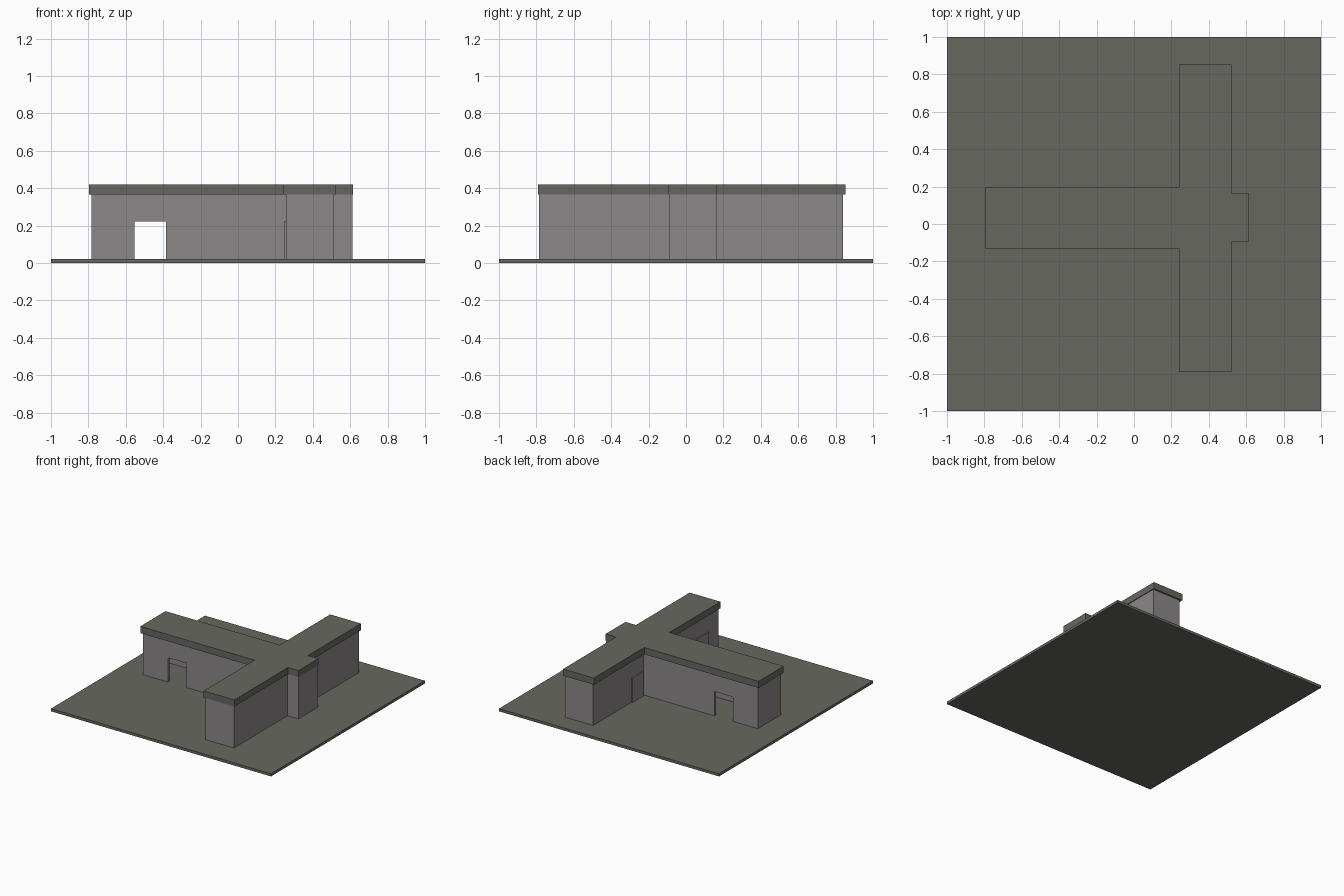
import bpy, bmesh

if "Cube" in bpy.data.objects:
    bpy.data.objects.remove(bpy.data.objects["Cube"])


def material(name, rgb):
    m = bpy.data.materials.new(name)
    m.diffuse_color = (*rgb, 1)
    m.use_nodes = True
    m.node_tree.nodes["Principled BSDF"].inputs["Base Color"].default_value = m.diffuse_color
    return m


ROOF = material("olive grey", (0.135, 0.137, 0.115))
WALL = material("warm grey", (0.26, 0.245, 0.247))


def finish(name, bm, mat):
    bmesh.ops.recalc_face_normals(bm, faces=bm.faces)
    me = bpy.data.meshes.new(name)
    bm.to_mesh(me)
    bm.free()
    me.materials.append(mat)
    ob = bpy.data.objects.new(name, me)
    bpy.context.collection.objects.link(ob)
    return ob


def outline(wing, bar, stub):
    """Cross-shaped plan from (x0, y0, y1), (x0, x1, y0, y1), (x1, y0, y1)."""
    wx, wy0, wy1 = wing
    bx0, bx1, by0, by1 = bar
    sx, sy0, sy1 = stub
    return [(wx, wy0), (bx0, wy0), (bx0, by0), (bx1, by0), (bx1, sy0), (sx, sy0),
            (sx, sy1), (bx1, sy1), (bx1, by1), (bx0, by1), (bx0, wy1), (wx, wy1)]


def prism(name, pts, z0, z1, mat):
    bm = bmesh.new()
    lo = [bm.verts.new((x, y, z0)) for x, y in pts]
    hi = [bm.verts.new((x, y, z1)) for x, y in pts]
    bm.faces.new(lo)
    bm.faces.new(hi)
    for i in range(len(pts)):
        j = (i + 1) % len(pts)
        bm.faces.new((lo[i], lo[j], hi[j], hi[i]))
    return finish(name, bm, mat)


def box(name, x0, x1, y0, y1, z0, z1, mat):
    return prism(name, [(x0, y0), (x1, y0), (x1, y1), (x0, y1)], z0, z1, mat)


def hollow(name, outer, inner, z0, z1, mat):
    """Closed ring of walls between two matching outlines."""
    bm = bmesh.new()
    rings = [[bm.verts.new((x, y, z)) for x, y in pts]
             for pts, z in ((outer, z0), (outer, z1), (inner, z1), (inner, z0))]
    n = len(outer)
    for k in range(4):
        a, b = rings[k], rings[(k + 1) % 4]
        for i in range(n):
            j = (i + 1) % n
            bm.faces.new((a[i], a[j], b[j], b[i]))
    return finish(name, bm, mat)


# Ground slab
box("base_slab", -1, 1, -1, 1, 0, 0.022, ROOF)

# Flat roof over the cross-shaped plan
prism("flat_roof", outline((-0.797, -0.13, 0.197), (0.241, 0.52, -0.79, 0.853),
                           (0.615, -0.093, 0.165)), 0.365, 0.42, ROOF)

# Hollow walls, slightly inside the roof edge
T = 0.02
outer = outline((-0.782, -0.117, 0.184), (0.256, 0.514, -0.787, 0.84), (0.613, -0.095 + 0.003, 0.162))
inner = outline((-0.782 + T, -0.117 + T, 0.184 - T),
                (0.256 + T, 0.514 - T, -0.787 + T, 0.84 - T),
                (0.613 - T, -0.092 + T, 0.162 - T))
walls = hollow("walls", outer, inner, 0.02, 0.37, WALL)

# Doorway running through both long walls of the wing
cutter = box("doorway_cutter", -0.554, -0.386, -0.3, 0.4, 0.0, 0.222, WALL)
cutter.hide_render = True
mod = walls.modifiers.new("doorway", "BOOLEAN")
mod.operation = "DIFFERENCE"
mod.solver = "EXACT"
mod.object = cutter
bpy.context.view_layer.objects.active = walls
bpy.ops.object.modifier_apply(modifier=mod.name)
bpy.data.objects.remove(cutter)

# Raised door panels on the side of the cross bar
for name, y0 in (("front_door", -0.65), ("back_door", 0.2)):
    box(name, 0.247, 0.257, y0, y0 + 0.14, 0.02, 0.222, WALL)
